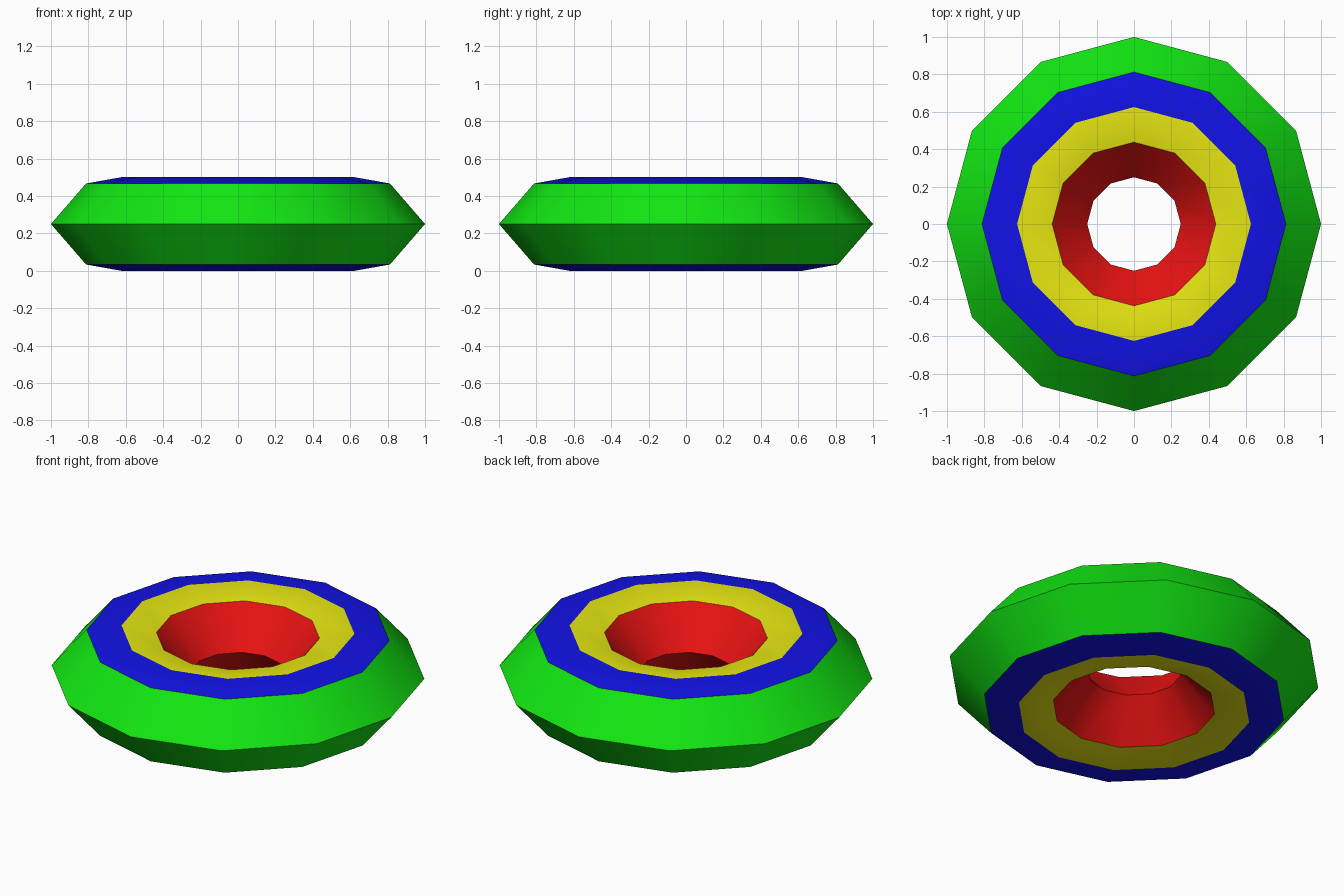
import bpy, bmesh, math

cube = bpy.data.objects.get("Cube")
if cube:
    bpy.data.objects.remove(cube, do_unlink=True)

SIDES = 12
MID_R, HALF_W, HALF_H = 0.625, 0.375, 0.25
# Cross-section angles and the colour of the band that starts at each one
ANGLES = [0, 60, 90, 120, 180, 240, 270, 300]
BANDS = ["green", "blue", "yellow", "red", "red", "yellow", "blue", "green"]
COLOURS = {
    "green": (0.006, 0.8, 0.006, 1),
    "blue": (0.006, 0.006, 0.8, 1),
    "yellow": (0.8, 0.8, 0.006, 1),
    "red": (0.8, 0.006, 0.006, 1),
}


def make_material(name, colour):
    mat = bpy.data.materials.new(name)
    mat.diffuse_color = colour
    mat.use_nodes = True
    mat.node_tree.nodes["Principled BSDF"].inputs["Base Color"].default_value = colour
    return mat


# Ring: the flattened cross-section swept around z
bm = bmesh.new()
rings = []
for i in range(SIDES):
    turn = math.tau * i / SIDES
    ring = []
    for deg in ANGLES:
        a = math.radians(deg)
        r = MID_R + HALF_W * math.cos(a)
        z = HALF_H + HALF_H * math.sin(a)
        ring.append(bm.verts.new((r * math.cos(turn), r * math.sin(turn), z)))
    rings.append(ring)

# One colour for each band around the cross-section
names = list(COLOURS)
for i in range(SIDES):
    here, after = rings[i], rings[(i + 1) % SIDES]
    for j, band in enumerate(BANDS):
        k = (j + 1) % len(ANGLES)
        face = bm.faces.new((here[j], after[j], after[k], here[k]))
        face.material_index = names.index(band)
bmesh.ops.recalc_face_normals(bm, faces=bm.faces)

mesh = bpy.data.meshes.new("banded_ring")
bm.to_mesh(mesh)
bm.free()
for name, colour in COLOURS.items():
    mesh.materials.append(make_material(name, colour))
obj = bpy.data.objects.new("banded_ring", mesh)
bpy.context.collection.objects.link(obj)

# Smooth around the ring, sharp between the sloped bands
bpy.ops.object.select_all(action="DESELECT")
obj.select_set(True)
bpy.context.view_layer.objects.active = obj
bpy.ops.object.shade_smooth_by_angle(angle=math.radians(30))
